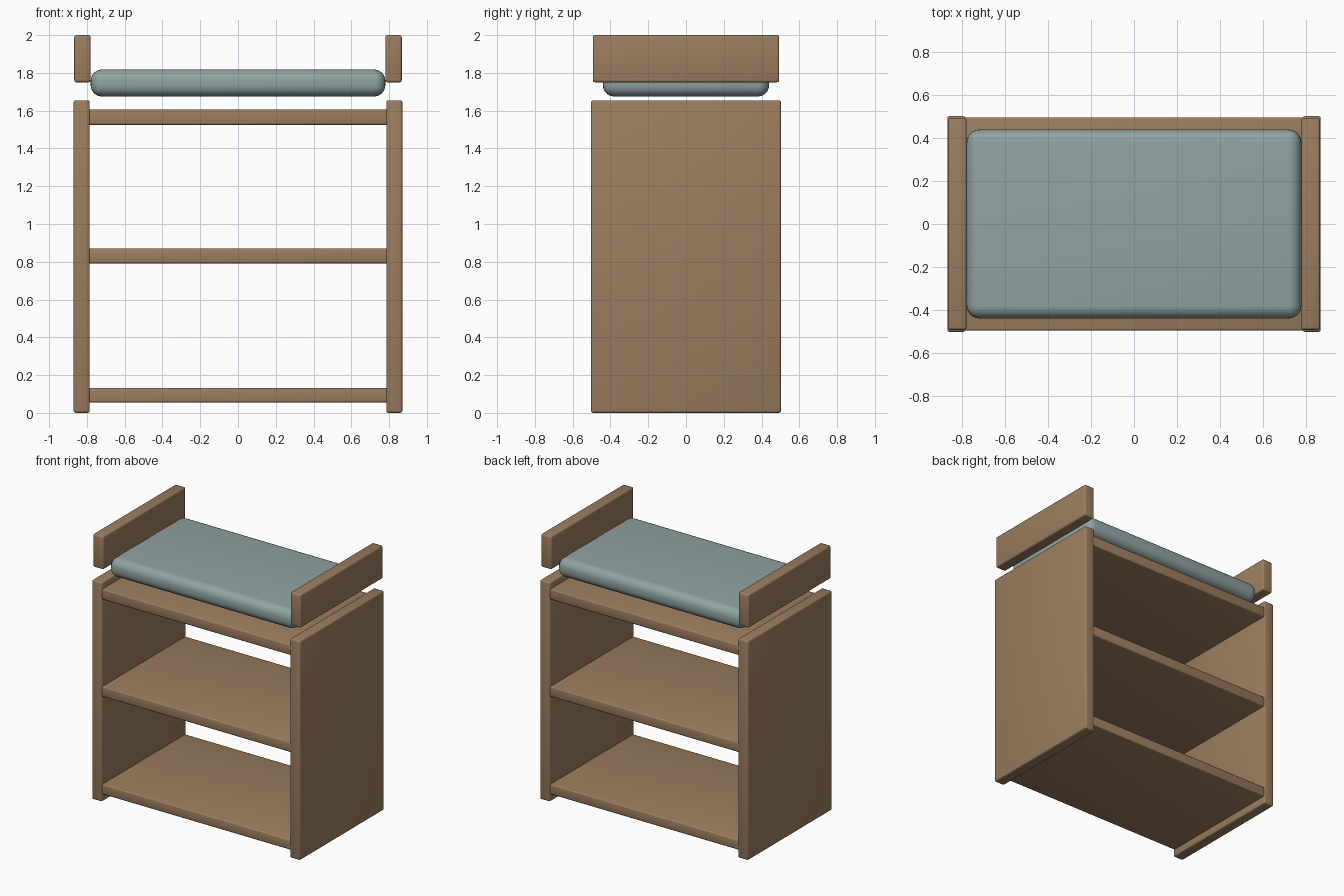
import bpy
import math

# Remove the default cube
cube = bpy.data.objects.get("Cube")
if cube:
    bpy.data.objects.remove(cube, do_unlink=True)


def make_material(name, rgb):
    mat = bpy.data.materials.new(name)
    mat.use_nodes = True
    color = (*rgb, 1.0)
    mat.diffuse_color = color
    mat.node_tree.nodes["Principled BSDF"].inputs["Base Color"].default_value = color
    return mat


wood = make_material("warm wood", (0.33, 0.205, 0.115))
fabric = make_material("grey green fabric", (0.28, 0.37, 0.365))


def rounded_box(name, x, y, z, radius, segments, mat):
    """Box spanning the (min, max) ranges, with rounded edges."""
    spans = (x, y, z)
    bpy.ops.mesh.primitive_cube_add(size=1, location=[(a + b) / 2 for a, b in spans])
    obj = bpy.context.object
    obj.name = name
    obj.scale = [b - a for a, b in spans]
    bpy.ops.object.transform_apply(location=False, rotation=False, scale=True)
    bevel = obj.modifiers.new("rounded edges", "BEVEL")
    bevel.width = radius
    bevel.segments = segments
    bpy.ops.object.modifier_apply(modifier=bevel.name)
    bpy.ops.object.shade_smooth_by_angle(angle=math.radians(35))
    obj.data.materials.append(mat)
    return obj


# Side panels and the guard rails floating above them
for side, s in (("left", 1), ("right", -1)):
    panel_x = sorted((s * 0.785, s * 0.87))
    rail_x = sorted((s * 0.78, s * 0.867))
    rounded_box(side + "_side_panel", panel_x, (-0.503, 0.503), (0, 1.655), 0.012, 3, wood)
    rounded_box(side + "_guard_rail", rail_x, (-0.493, 0.493), (1.75, 2.0), 0.012, 3, wood)

# Shelves, open at front and back
for name, bottom, top in (("bottom_shelf", 0.055, 0.132),
                          ("middle_shelf", 0.792, 0.87),
                          ("top_shelf", 1.525, 1.605)):
    rounded_box(name, (-0.795, 0.795), (-0.497, 0.497), (bottom, top), 0.01, 3, wood)

# Soft changing pad
rounded_box("pad", (-0.78, 0.78), (-0.44, 0.44), (1.675, 1.818), 0.06, 6, fabric)
